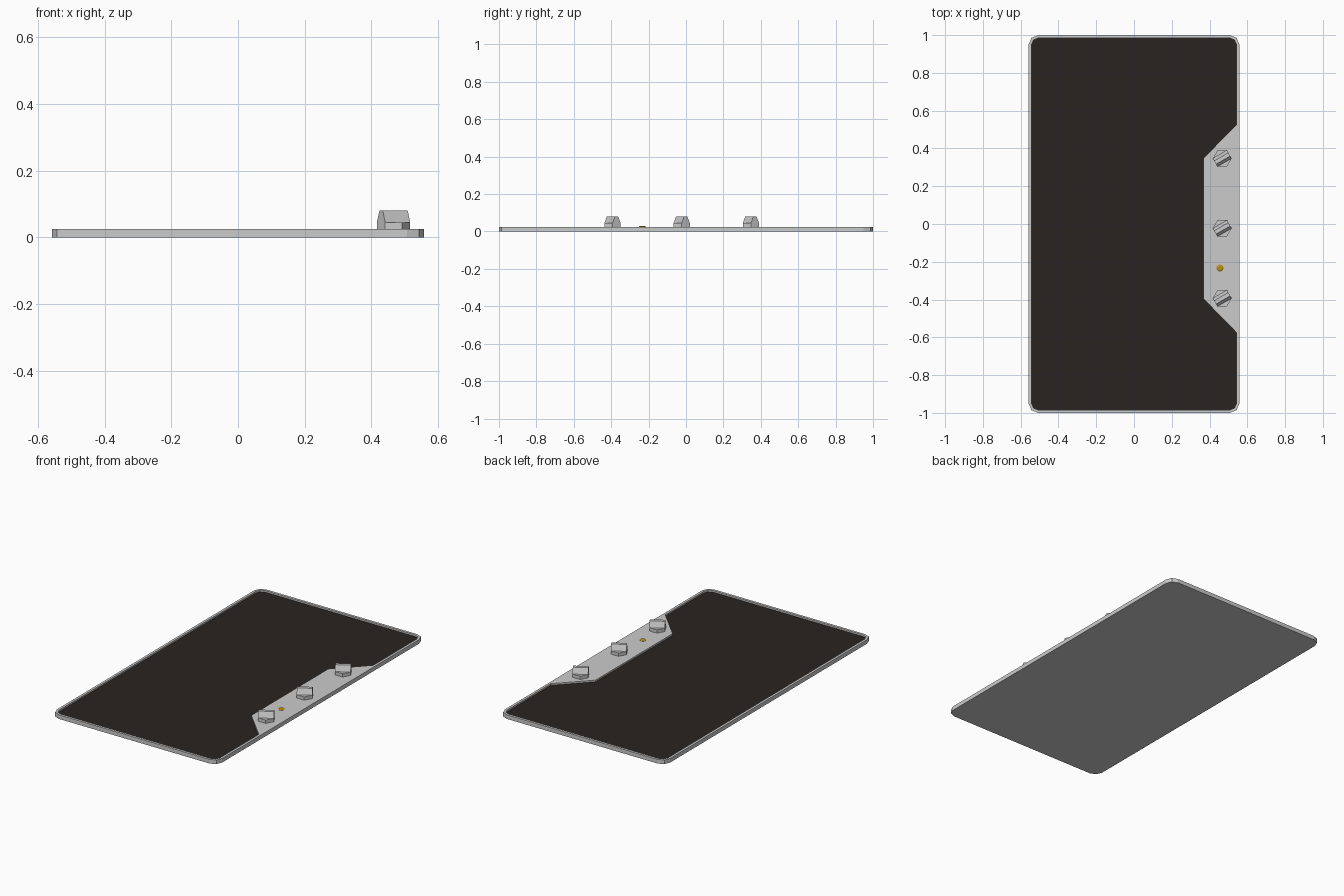
import bpy, bmesh
from math import cos, sin, radians, pi

if "Cube" in bpy.data.objects:
    bpy.data.objects.remove(bpy.data.objects["Cube"])

H, FLOOR = 0.025, 0.015          # casing top and sunken glass level


def material(name, rgb):
    m = bpy.data.materials.new(name)
    m.diffuse_color = (*rgb, 1)
    m.use_nodes = True
    m.node_tree.nodes["Principled BSDF"].inputs["Base Color"].default_value = m.diffuse_color
    return m


def finish(name, bm, mat=None):
    bmesh.ops.recalc_face_normals(bm, faces=bm.faces)
    me = bpy.data.meshes.new(name)
    bm.to_mesh(me)
    bm.free()
    ob = bpy.data.objects.new(name, me)
    bpy.context.collection.objects.link(ob)
    if mat:
        me.materials.append(mat)
    return ob


def corner(cx, cy, r, start, segs=2):
    return [(cx + r * cos(radians(start + 90 * i / segs)),
             cy + r * sin(radians(start + 90 * i / segs))) for i in range(segs + 1)]


def rounded(x, y, r, right_side=()):
    """Anticlockwise rounded rectangle, with an optional notch on its right side."""
    return (corner(x - r, r - y, r, 270) + list(right_side) + corner(x - r, y - r, r, 0)
            + corner(r - x, y - r, r, 90) + corner(r - x, r - y, r, 180))


def ring(bm, pts, z):
    return [bm.verts.new((x, y, z)) for x, y in pts]


def bridge(bm, a, b):
    n = len(a)
    for i in range(n):
        bm.faces.new((a[i], a[(i + 1) % n], b[(i + 1) % n], b[i]))


outer = rounded(0.558, 1.0, 0.05)
inner = rounded(0.543, 0.985, 0.037,
                [(0.543, -0.575), (0.367, -0.395), (0.367, 0.347), (0.543, 0.527)])

# Casing: closed bottom, outer wall, rim with control area, recess wall
bm = bmesh.new()
bottom, top = ring(bm, outer, 0), ring(bm, outer, H)
lip, recess = ring(bm, inner, H), ring(bm, inner, FLOOR)
bm.faces.new(bottom)
bridge(bm, bottom, top)
bridge(bm, lip, recess)
rim_edges = [bm.edges.get((loop[i - 1], loop[i]))
             for loop in (top, lip) for i in range(len(loop))]
bmesh.ops.triangle_fill(bm, edges=rim_edges, use_beauty=True, normal=(0, 0, 1))
finish("casing", bm)

# Dark glass sheet at the bottom of the recess
bm = bmesh.new()
bm.faces.new(ring(bm, inner, FLOOR))
glass = finish("glass_panel", bm, material("dark_glass", (0.022, 0.017, 0.015)))

# Hexagonal knobs: low base with a tapering grip running edge to edge
R, LEDGE, TOP, HALF = 0.05, 0.045, 0.08, 0.01


def knob(name, x, y):
    bm = bmesh.new()
    pts = [(x + R * cos(k * pi / 3), y + R * sin(k * pi / 3)) for k in range(6)]
    low, mid = ring(bm, pts, H), ring(bm, pts, LEDGE)
    bm.faces.new(low)
    bridge(bm, low, mid)
    bm.faces.new((mid[1], mid[2], mid[3]))
    bm.faces.new((mid[4], mid[5], mid[0]))
    along = (cos(pi / 6), sin(pi / 6))
    end = R * cos(pi / 6)
    ridge = ring(bm, [(x + s * end * along[0] - t * HALF * along[1],
                       y + s * end * along[1] + t * HALF * along[0])
                      for s, t in ((1, -1), (1, 1), (-1, 1), (-1, -1))], TOP)
    bridge(bm, [mid[0], mid[1], mid[3], mid[4]], ridge)
    bm.faces.new(ridge)
    finish(name, bm)


for i, y in enumerate((-0.393, -0.023, 0.347)):
    knob(f"knob_{i + 1}", 0.467, y)

# Small amber indicator light
bm = bmesh.new()
circle = [(cos(k * pi / 6), sin(k * pi / 6)) for k in range(12)]
rings = [ring(bm, [(0.455 + r * c, -0.233 + r * s) for c, s in circle], z)
         for r, z in ((0.019, H - 0.002), (0.019, H + 0.001), (0.011, H + 0.005))]
bridge(bm, rings[0], rings[1])
bridge(bm, rings[1], rings[2])
bm.faces.new(rings[0])
bm.faces.new(rings[2])
finish("indicator_light", bm, material("amber", (0.5, 0.28, 0.01)))
